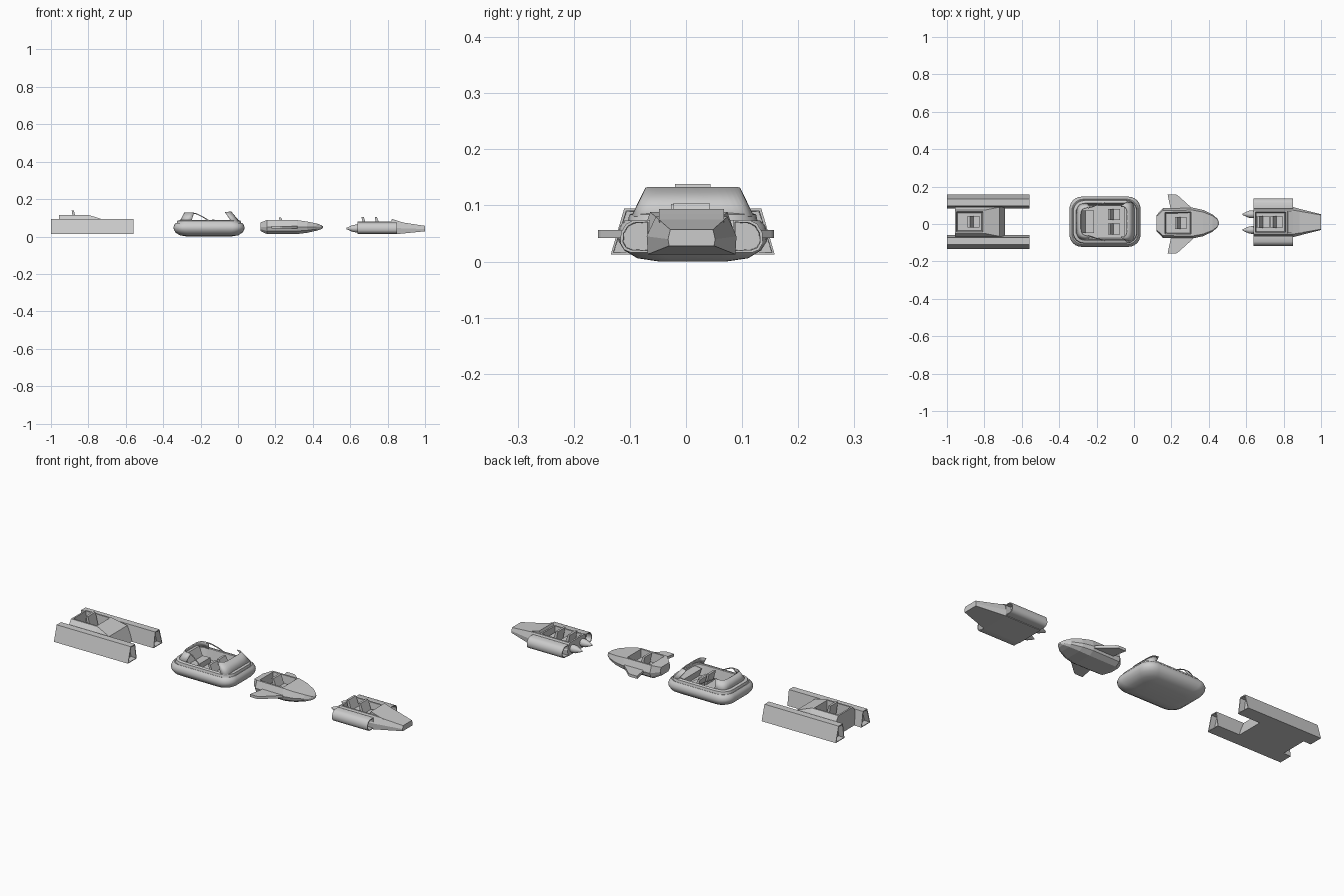
import bpy, bmesh, math
from mathutils import Vector

if "Cube" in bpy.data.objects:
    bpy.data.objects.remove(bpy.data.objects["Cube"])


def finish(bm, name, smooth=None):
    bmesh.ops.recalc_face_normals(bm, faces=bm.faces)
    me = bpy.data.meshes.new(name)
    bm.to_mesh(me)
    bm.free()
    ob = bpy.data.objects.new(name, me)
    bpy.context.collection.objects.link(ob)
    if smooth:
        bpy.ops.object.select_all(action='DESELECT')
        ob.select_set(True)
        bpy.context.view_layer.objects.active = ob
        bpy.ops.object.shade_smooth_by_angle(angle=math.radians(smooth))
    return ob


def recess(bm, face, rim, taper, depth):
    bm.normal_update()
    bmesh.ops.inset_individual(bm, faces=[face], thickness=rim)
    bmesh.ops.inset_individual(bm, faces=[face], thickness=taper, depth=-depth)


def skin(rings):
    """Bridge equal rings of points and cap both ends."""
    bm = bmesh.new()
    vs = [[bm.verts.new(p) for p in r] for r in rings]
    n = len(vs[0])
    sides = [[bm.faces.new((a[j], a[(j + 1) % n], b[(j + 1) % n], b[j]))
              for j in range(n)] for a, b in zip(vs, vs[1:])]
    caps = [bm.faces.new(vs[0]), bm.faces.new(vs[-1])]
    bmesh.ops.recalc_face_normals(bm, faces=bm.faces)
    return bm, sides, caps


def hull(name, cy, sections, bay, rim, depth, smooth=None):
    """Mirrored cross-sections along x; bay = index of the open cockpit span."""
    rings = [[(x, cy + y, z) for y, z in h] + [(x, cy - y, z) for y, z in reversed(h)]
             for x, h in sections]
    bm, sides, _ = skin(rings)
    recess(bm, sides[bay][len(sections[0][1]) - 1], rim, 0.008, depth)
    return finish(bm, name, smooth)


def side_pods(name, cy, x0, x1, prof, rim, depth, smooth=None):
    for s, side in ((1, 'left'), (-1, 'right')):
        bm, _, caps = skin([[(x, cy + s * y, z) for y, z in prof] for x in (x0, x1)])
        for c in caps:
            recess(bm, c, rim, 0.001, depth)
        finish(bm, f'{side}_{name}', smooth)


def prism_y(name, prof, y0, y1):
    bm, _, _ = skin([[(x, y, z) for x, z in prof] for y in (y0, y1)])
    return finish(bm, name)


def seat(name, x, cy, w, floor, top, depth=0.06):
    # cushion and reclined back as one L-shaped profile
    c = floor + 0.02
    prism_y(name, [(x + 0.012, floor), (x + depth, floor), (x + depth, c + 0.004),
                   (x + 0.026, c), (x + 0.008, top), (x - 0.004, top)], cy - w, cy + w)


# ---- twin-pontoon skiff ----
cy = 0.012
side_pods('pontoon', cy, -1.0, -0.56,
          [(0.072, 0.013), (0.146, 0.013), (0.122, 0.095), (0.085, 0.095)], 0.006, 0.03)
hull('skiff_body', cy, [
    (-0.957, [(0.08, 0.013), (0.08, 0.09), (0.062, 0.116)]),
    (-0.80, [(0.08, 0.013), (0.08, 0.09), (0.062, 0.116)]),
    (-0.72, [(0.08, 0.013), (0.08, 0.08), (0.078, 0.09)]),
    (-0.69, [(0.08, 0.013), (0.08, 0.016), (0.078, 0.018)])], 0, 0.012, 0.075)
seat('skiff_seat', -0.885, cy, 0.032, 0.04, 0.138)

# ---- rounded hovercraft ----
HX, HY, HC = 0.19, 0.134, Vector((-0.155, 0.012, 0))


def round_rect(inset, z, r=0.065, k=7):
    a, b, r = HX - inset, HY - inset, max(r - inset * 0.35, 0.02)
    pts = []
    for q, (sx, sy) in enumerate(((1, 1), (-1, 1), (-1, -1), (1, -1))):
        for i in range(k):
            t = math.pi / 2 * (q + i / (k - 1))
            pts.append(HC + Vector((sx * (a - r) + r * math.cos(t),
                                    sy * (b - r) + r * math.sin(t), z)))
    return pts


bm, _, _ = skin([round_rect(i, z) for i, z in (
    (0.075, 0.0), (0.035, 0.006), (0.012, 0.02), (0.002, 0.036), (0.0, 0.05),
    (0.005, 0.064), (0.013, 0.073), (0.018, 0.071), (0.021, 0.084), (0.034, 0.088),
    (0.038, 0.085), (0.048, 0.032))])
finish(bm, 'hovercraft_hull', 40)


def wrap_screen(name, bot, top):
    """Curved screen; each edge is (x at middle, x at side ends, half width, z)."""
    bm = bmesh.new()
    rows = []
    for t in (0, 1):
        row = []
        m, e, w, z = [bot[i] + (top[i] - bot[i]) * t for i in range(4)]
        for i in range(17):
            a = math.pi * i / 16
            y = w * math.copysign(abs(math.cos(a)) ** 0.4, math.cos(a))
            row.append(bm.verts.new((e + (m - e) * abs(math.sin(a)) ** 0.6, HC.y + y, z)))
        rows.append(row)
    for i in range(16):
        bm.faces.new((rows[0][i], rows[0][i + 1], rows[1][i + 1], rows[1][i]))
    ob = finish(bm, name, 40)
    mod = ob.modifiers.new('thickness', 'SOLIDIFY')
    mod.thickness, mod.offset = 0.005, 0


wrap_screen('hovercraft_windscreen', (0.006, -0.035, 0.107, 0.08), (-0.037, -0.07, 0.082, 0.131))
wrap_screen('hovercraft_rear_cowl', (-0.31, -0.25, 0.1, 0.08), (-0.285, -0.235, 0.075, 0.127))

# dashboard, rear bench, front seats
prism_y('hovercraft_dashboard', [(-0.035, 0.032), (-0.01, 0.032), (-0.008, 0.08), (-0.05, 0.075)],
        HC.y - 0.075, HC.y + 0.075)
prism_y('hovercraft_rear_bench', [(-0.30, 0.032), (-0.215, 0.032), (-0.215, 0.06),
                                  (-0.26, 0.058), (-0.28, 0.105), (-0.295, 0.105)],
        HC.y - 0.06, HC.y + 0.06)
for s in (1, -1):
    seat(f'hovercraft_seat_{"left" if s > 0 else "right"}', -0.135, HC.y + s * 0.038,
         0.029, 0.032, 0.092)

# bent side rails
for s, side in ((1, 'left'), (-1, 'right')):
    cu = bpy.data.curves.new(f'{side}_rail', 'CURVE')
    cu.dimensions = '3D'
    cu.bevel_depth, cu.bevel_resolution = 0.003, 1
    cu.use_fill_caps = True
    sp = cu.splines.new('POLY')
    pts = [(-0.245, 0.074, 0.126), (-0.225, 0.08, 0.123), (-0.19, 0.092, 0.106), (-0.155, 0.1, 0.085)]
    sp.points.add(len(pts) - 1)
    for p, (x, y, z) in zip(sp.points, pts):
        p.co = (x, HC.y + s * y, z, 1)
    bpy.context.collection.objects.link(bpy.data.objects.new(f'{side}_rail', cu))

# ---- winged glider ----
cy = 0.005


def glider_ring(hw, lo, hi):
    h = hi - lo
    return [(hw * 0.62, lo), (hw * 0.92, lo + h * 0.22), (hw, lo + h * 0.5), (hw * 0.84, hi)]


hull('glider_body', cy, [
    (0.12, glider_ring(0.042, 0.03, 0.075)), (0.155, glider_ring(0.08, 0.013, 0.088)),
    (0.315, glider_ring(0.082, 0.013, 0.088)), (0.37, glider_ring(0.07, 0.02, 0.08)),
    (0.42, glider_ring(0.046, 0.031, 0.07)), (0.445, glider_ring(0.024, 0.039, 0.061)),
    (0.455, glider_ring(0.006, 0.046, 0.054))], 1, 0.014, 0.05)
seat('glider_seat', 0.222, cy, 0.032, 0.038, 0.103)
for s, side in ((1, 'left'), (-1, 'right')):
    plan = [(0.20, 0.06), (0.33, 0.06), (0.31, 0.085), (0.235, 0.152), (0.225, 0.157), (0.18, 0.157)]
    bm, _, _ = skin([[(x, s * y, z) for x, y in plan] for z in (0.042, 0.056)])
    finish(bm, f'glider_wing_{side}')

# ---- twin-thruster speeder ----
cy = 0.01
hull('speeder_body', cy, [
    (0.64, [(0.078, 0.013), (0.08, 0.045), (0.064, 0.08)]),
    (0.82, [(0.078, 0.013), (0.08, 0.045), (0.064, 0.08)]),
    (0.85, [(0.078, 0.013), (0.08, 0.045), (0.064, 0.08)]),
    (1.0, [(0.04, 0.028), (0.042, 0.04), (0.038, 0.057)])], 0, 0.013, 0.045)
side_pods('nacelle', cy, 0.64, 0.85,
          [(0.074, 0.016), (0.108, 0.016), (0.12, 0.021), (0.127, 0.033), (0.126, 0.052),
           (0.117, 0.067), (0.104, 0.074), (0.074, 0.074)], 0.005, 0.03, 40)
seat('speeder_rear_seat', 0.664, cy, 0.032, 0.034, 0.104)
seat('speeder_front_seat', 0.735, cy, 0.032, 0.034, 0.104)
# sloped visor ahead of the cockpit
prism_y('speeder_visor', [(0.818, 0.078), (0.90, 0.07), (0.85, 0.085), (0.823, 0.094)],
        cy - 0.058, cy + 0.058)
# rear thrusters
for s, side in ((1, 'left'), (-1, 'right')):
    rings = [[(x, cy + s * 0.042 + r * math.cos(i * math.pi / 6), 0.043 + r * math.sin(i * math.pi / 6))
              for i in range(12)]
             for x, r in ((0.655, 0.017), (0.635, 0.021), (0.615, 0.019), (0.597, 0.011), (0.579, 0.003))]
    bm, _, _ = skin(rings)
    finish(bm, f'thruster_{side}', 40)
